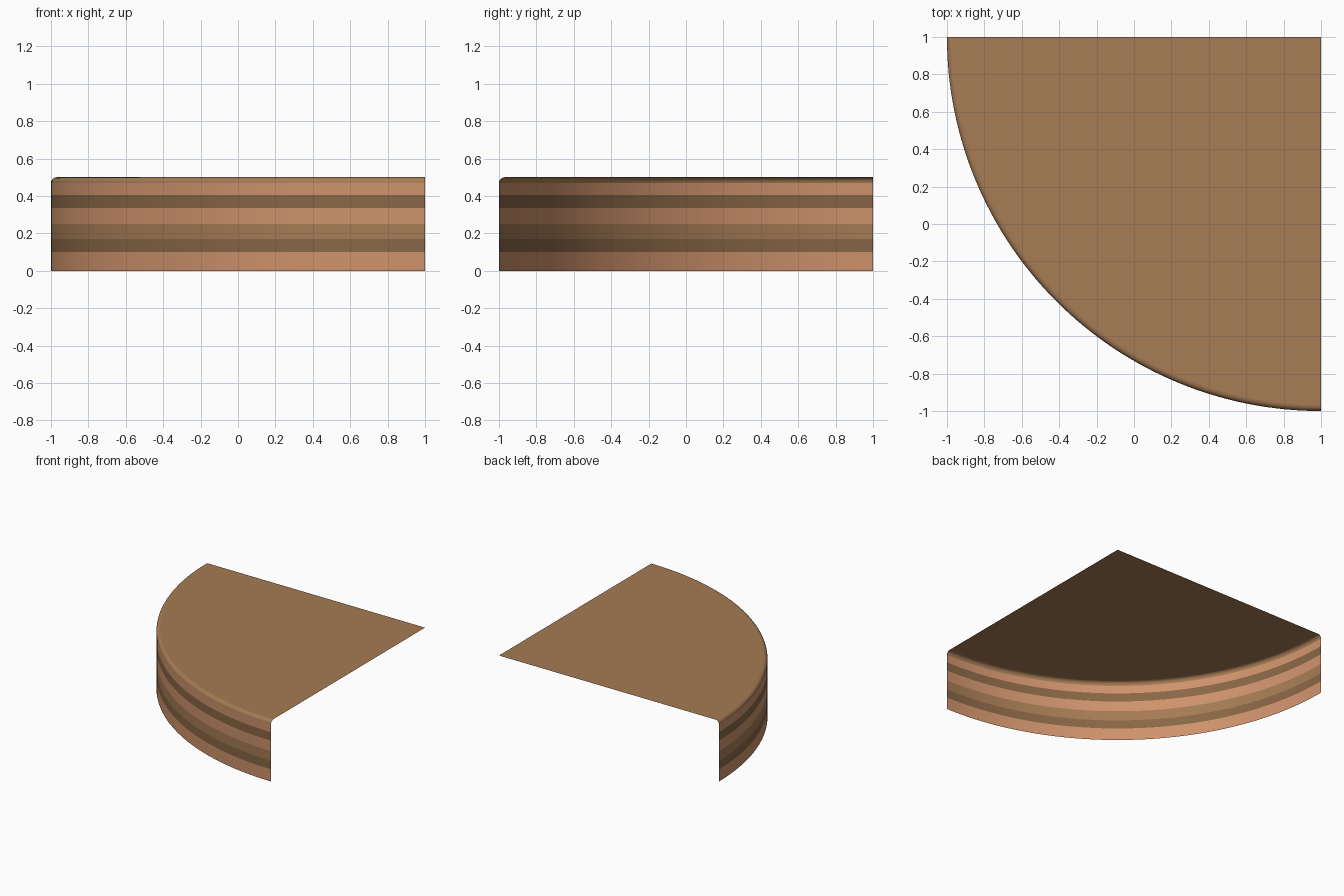
import bpy, bmesh
from math import pi, cos, sin

if "Cube" in bpy.data.objects:
    bpy.data.objects.remove(bpy.data.objects["Cube"])

CENTRE, R, H, FILLET, SEGS = (1.0, 1.0), 2.0, 0.5, 0.03, 64


def material(name, rgb):
    m = bpy.data.materials.new(name)
    m.diffuse_color = (*rgb, 1)
    m.use_nodes = True
    m.node_tree.nodes["Principled BSDF"].inputs["Base Color"].default_value = m.diffuse_color
    return m


LIGHT = material("light_wood", (0.62, 0.29, 0.15))
MID = material("brown_wood", (0.38, 0.20, 0.09))
DARK = material("dark_wood", (0.25, 0.135, 0.06))


def sweep(name, profile, mat):
    """Turn an (r, z) profile, bottom to top, through the quarter circle."""
    bm = bmesh.new()
    rows = []
    for i in range(SEGS + 1):
        a = pi + i * pi / 2 / SEGS
        c, s = cos(a), sin(a)
        row = []
        for r, z in profile:
            if r == 0 and rows:
                row.append(rows[0][len(row)])  # shared corner point
            else:
                row.append(bm.verts.new((CENTRE[0] + r * c, CENTRE[1] + r * s, z)))
        rows.append(row)
    for a, b in zip(rows, rows[1:]):
        for j in range(len(profile) - 1):
            quad = [a[j], b[j], b[j + 1], a[j + 1]]
            bm.faces.new(list(dict.fromkeys(quad))).smooth = True
    me = bpy.data.meshes.new(name)
    bm.to_mesh(me)
    bm.free()
    me.materials.append(mat)
    ob = bpy.data.objects.new(name, me)
    bpy.context.collection.objects.link(ob)


# Striped curved wall
levels = [0, 0.10, 0.17, 0.25, 0.335, 0.405, H - FILLET]
stripes = [LIGHT, DARK, MID, LIGHT, DARK, LIGHT]
for n, (lo, hi, mat) in enumerate(zip(levels, levels[1:], stripes), 1):
    sweep(f"wall_stripe_{n}", [(R, lo), (R, hi)], mat)

# Rounded rim between wall and top
arc = [(R - FILLET + FILLET * cos(t * pi / 12), H - FILLET + FILLET * sin(t * pi / 12))
       for t in range(7)]
sweep("rounded_rim", arc, MID)

# Flat top sheet
sweep("top_surface", [(R - FILLET, H), (0, H)], MID)
